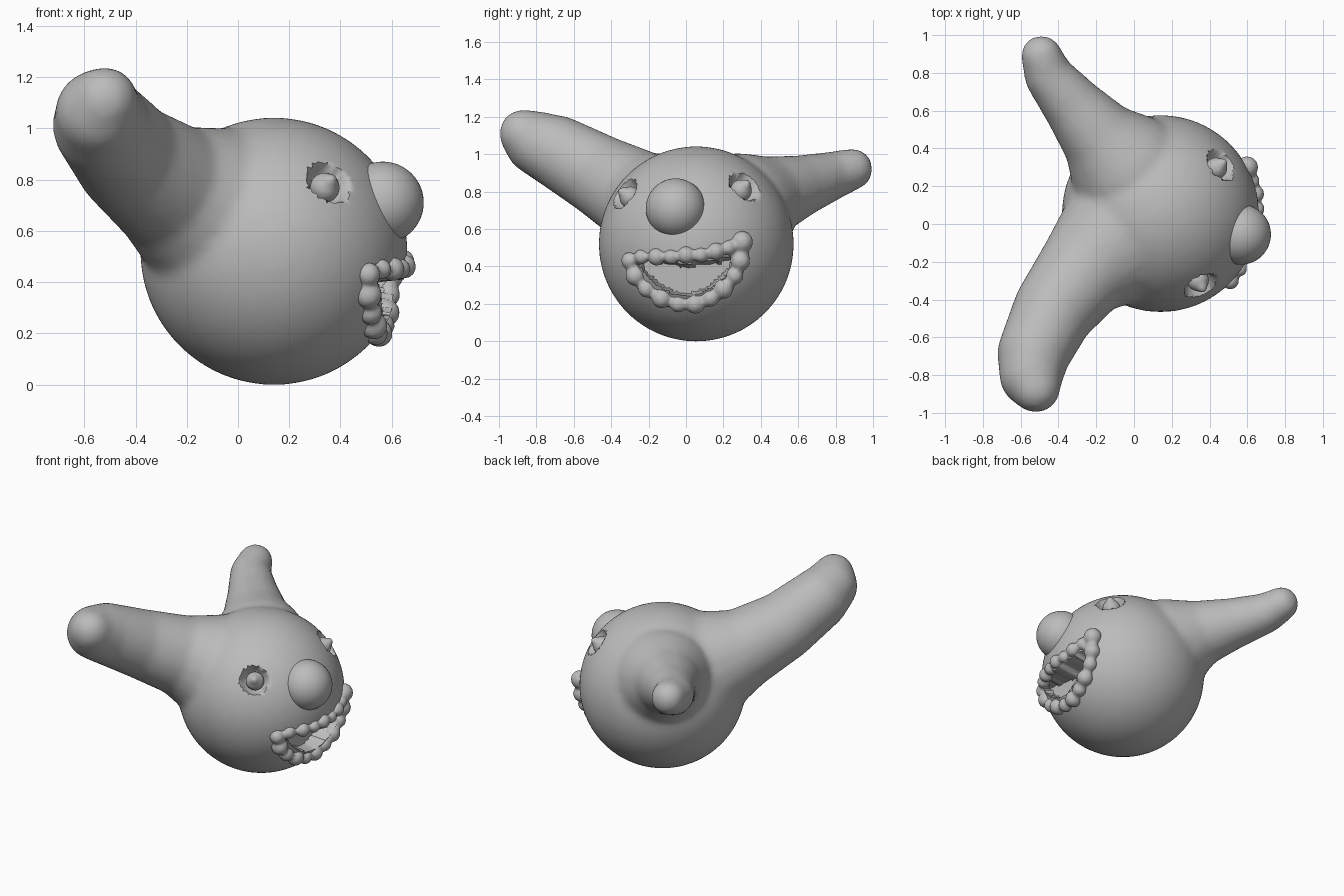
import bpy, bmesh, math
from mathutils import Vector, Matrix

if "Cube" in bpy.data.objects:
    bpy.data.objects.remove(bpy.data.objects["Cube"])

clay = bpy.data.materials.new("grey clay")
clay.use_nodes = True
clay.diffuse_color = (0.5, 0.5, 0.5, 1)
clay.node_tree.nodes["Principled BSDF"].inputs["Base Color"].default_value = (0.5, 0.5, 0.5, 1)

CENTER = Vector((0.14, 0.055, 0.52))
RADIUS = 0.52


def balls(name, items, segs=16):
    """One object made of (centre, radius) balls."""
    bm = bmesh.new()
    for c, r in items:
        bmesh.ops.create_uvsphere(bm, u_segments=segs, v_segments=segs // 2, radius=r,
                                  matrix=Matrix.Translation(c))
    mesh = bpy.data.meshes.new(name)
    bm.to_mesh(mesh)
    bm.free()
    mesh.materials.append(clay)
    obj = bpy.data.objects.new(name, mesh)
    bpy.context.collection.objects.link(obj)
    return obj


def activate(obj):
    bpy.ops.object.select_all(action='DESELECT')
    obj.select_set(True)
    bpy.context.view_layer.objects.active = obj


def fuse(obj, voxel, smoothing):
    """Merge overlapping balls into one soft skin."""
    activate(obj)
    remesh = obj.modifiers.new("Fuse", 'REMESH')
    remesh.mode = 'VOXEL'
    remesh.voxel_size = voxel
    soften = obj.modifiers.new("Soften", 'SMOOTH')
    soften.iterations = smoothing
    for name in ("Fuse", "Soften"):
        bpy.ops.object.modifier_apply(modifier=name)


def smooth(obj):
    activate(obj)
    bpy.ops.object.shade_smooth_by_angle(angle=math.radians(50))


def chain(path, steps=7):
    """Balls along a path of (x, y, z, radius) points."""
    out = []
    for a, b in zip(path, path[1:]):
        for k in range(steps):
            p = Vector(a).lerp(Vector(b), k / steps)
            out.append((p.xyz, p.w))
    return out


def on_face(y, z, lift=0.0):
    """Point on the front of the head at the given y and z."""
    dy, dz = y - CENTER.y, z - CENTER.z
    p = Vector((CENTER.x + math.sqrt(RADIUS**2 - dy * dy - dz * dz), y, z))
    return p + (p - CENTER).normalized() * lift


# Head with two horns, fused into one skin
right_horn = [(-0.52, -0.87, 1.11, 0.13), (-0.545, -0.8, 1.06, 0.17), (-0.53, -0.68, 1.01, 0.195),
              (-0.42, -0.45, 0.88, 0.22), (-0.24, -0.22, 0.75, 0.26), (-0.02, -0.04, 0.63, 0.37)]
left_horn = [(-0.49, 0.89, 0.92, 0.11), (-0.45, 0.78, 0.885, 0.13),
             (-0.31, 0.61, 0.83, 0.165), (-0.15, 0.42, 0.77, 0.22), (0.0, 0.25, 0.68, 0.33)]
head = balls("head_and_horns", chain(right_horn) + chain(left_horn), 24)
skull = balls("skull", [(CENTER, RADIUS + 0.002)], 64)
activate(head)
skull.select_set(True)
bpy.ops.object.join()
fuse(head, 0.02, 12)

# Mouth hollow and eye sockets, pressed into the skin
eye_normals = {"right": Vector((0.2, -0.355, 0.25)).normalized(),
               "left": Vector((0.29, 0.235, 0.28)).normalized()}
for v in head.data.vertices:
    x, y, z = v.co
    if x > 0.48 and 0.25 + 2.6 * y * y < z < 0.41 + 0.6 * y * y:
        v.co.x = 0.49
    for n in eye_normals.values():
        offset = v.co - (CENTER + n * RADIUS)
        across = (offset - n * offset.dot(n)).length
        if offset.length < 0.13 and across < 0.085:
            v.co -= n * 0.09 * math.sqrt(1 - (across / 0.085) ** 2)
smooth(head)

# Eyeballs with a small raised tip
for side, n in eye_normals.items():
    eye = balls(side + "_eye", [(CENTER + n * (RADIUS - 0.045), 0.06),
                                (CENTER + n * (RADIUS - 0.005), 0.035),
                                (CENTER + n * (RADIUS + 0.015), 0.022)])
    fuse(eye, 0.01, 3)
    smooth(eye)

# Nose
nose = balls("nose", [((0.565, -0.055, 0.71), 0.16)], 48)
smooth(nose)

# Beaded lips around the mouth
lower = [(-0.3, 0.43), (-0.27, 0.35), (-0.21, 0.28), (-0.13, 0.23), (-0.04, 0.2),
         (0.05, 0.2), (0.13, 0.23), (0.2, 0.28), (0.26, 0.35), (0.29, 0.43)]
upper = [(-0.24, 0.45), (-0.16, 0.45), (-0.08, 0.45), (0, 0.46), (0.08, 0.46),
         (0.16, 0.48), (0.23, 0.5)]
beads = [(on_face(y, z), 0.055 if i % 2 else 0.048) for i, (y, z) in enumerate(lower)]
beads += [(on_face(y, z, -0.005), 0.048 if i % 2 else 0.042) for i, (y, z) in enumerate(upper)]
beads.append((on_face(0.3, 0.53), 0.06))
lips = balls("lips", beads)
fuse(lips, 0.012, 3)
smooth(lips)
